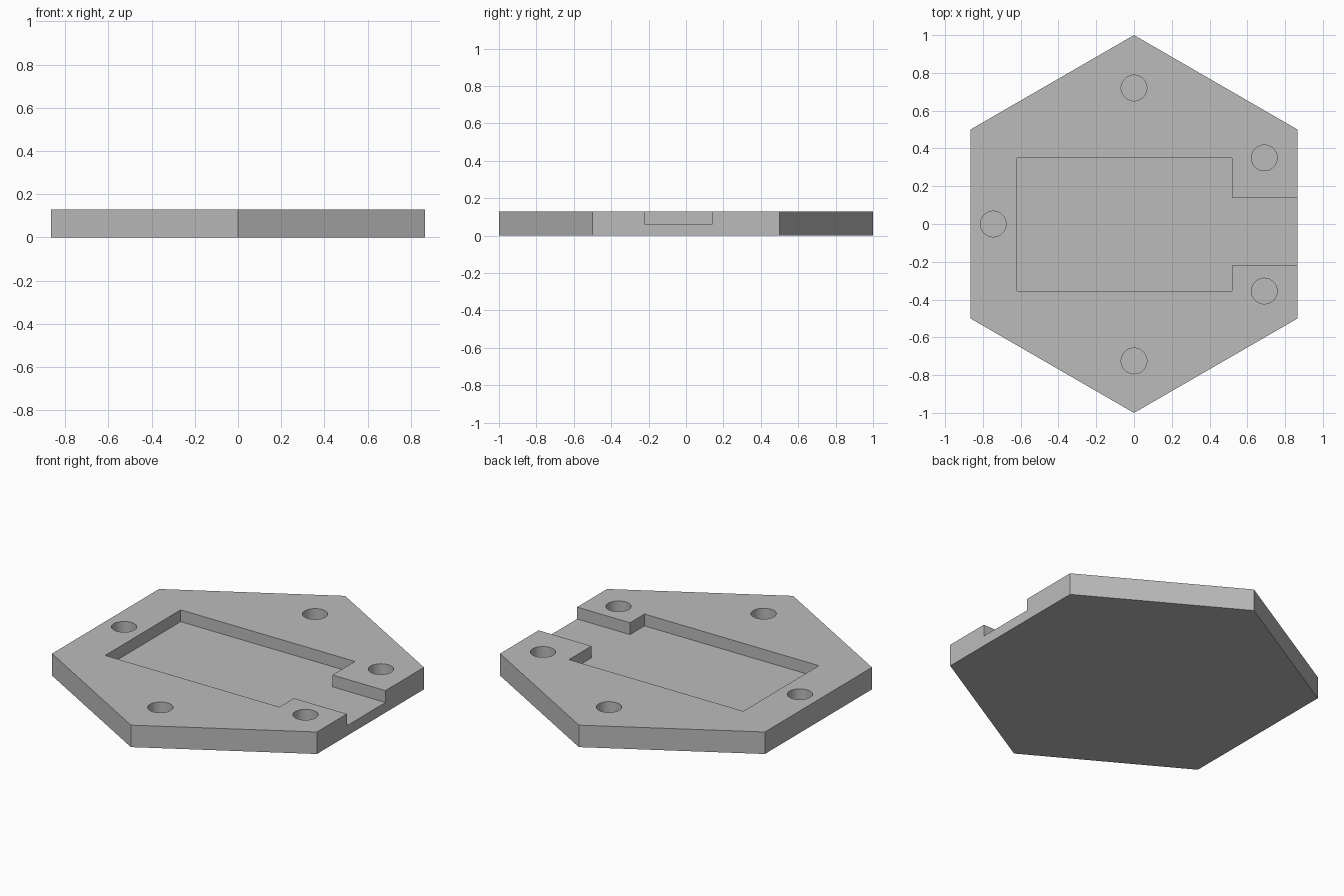
import bpy, bmesh
from math import pi, sin, cos

cube = bpy.data.objects.get("Cube")
if cube:
    bpy.data.objects.remove(cube, do_unlink=True)

HEIGHT = 0.13
POCKET_FLOOR = 0.06
HOLE_FLOOR = 0.03
HOLE_RADIUS = 0.068
CUT_TOP = HEIGHT + 0.1

grey = bpy.data.materials.new("grey plastic")
grey.use_nodes = True
grey.diffuse_color = (0.5, 0.5, 0.5, 1)
grey.node_tree.nodes["Principled BSDF"].inputs["Base Color"].default_value = (0.5, 0.5, 0.5, 1)


def ring(x, y, radius, sides):
    """Regular polygon with one corner pointing along +y."""
    return [(x + radius * sin(2 * pi * i / sides), y + radius * cos(2 * pi * i / sides))
            for i in range(sides)]


def prism(name, outline, bottom, top):
    """Extrude a flat outline between two heights."""
    bm = bmesh.new()
    face = bm.faces.new([bm.verts.new((x, y, bottom)) for x, y in outline])
    side = bmesh.ops.extrude_face_region(bm, geom=[face])["geom"]
    verts = [v for v in side if isinstance(v, bmesh.types.BMVert)]
    bmesh.ops.translate(bm, verts=verts, vec=(0, 0, top - bottom))
    bmesh.ops.recalc_face_normals(bm, faces=bm.faces)
    mesh = bpy.data.meshes.new(name)
    bm.to_mesh(mesh)
    bm.free()
    mesh.materials.append(grey)
    obj = bpy.data.objects.new(name, mesh)
    bpy.context.collection.objects.link(obj)
    return obj


# Hexagonal plate
plate = prism("hexagonal_plate", ring(0, 0, 1, 6), 0, HEIGHT)

# Rectangular pocket with a channel that opens through the left edge
pocket = [(-0.62, -0.355), (0.52, -0.355), (0.52, -0.22), (1, -0.22),
          (1, 0.14), (0.52, 0.14), (0.52, 0.35), (-0.62, 0.35)]
cutters = [prism("pocket_cutter", pocket, POCKET_FLOOR, CUT_TOP)]

# Blind round holes
for x, y in [(0, 0.72), (0, -0.725), (-0.745, 0), (0.69, 0.35), (0.69, -0.355)]:
    cutters.append(prism("hole_cutter", ring(x, y, HOLE_RADIUS, 48), HOLE_FLOOR, CUT_TOP))

# Cut everything out of the plate
bpy.ops.object.select_all(action="DESELECT")
bpy.context.view_layer.objects.active = plate
plate.select_set(True)
for cutter in cutters:
    cutter.hide_render = True
    cut = plate.modifiers.new("cut", "BOOLEAN")
    cut.operation = "DIFFERENCE"
    cut.solver = "EXACT"
    cut.object = cutter
    bpy.ops.object.modifier_apply(modifier=cut.name)
    bpy.data.objects.remove(cutter, do_unlink=True)

bpy.ops.object.shade_smooth_by_angle(angle=pi / 6)
